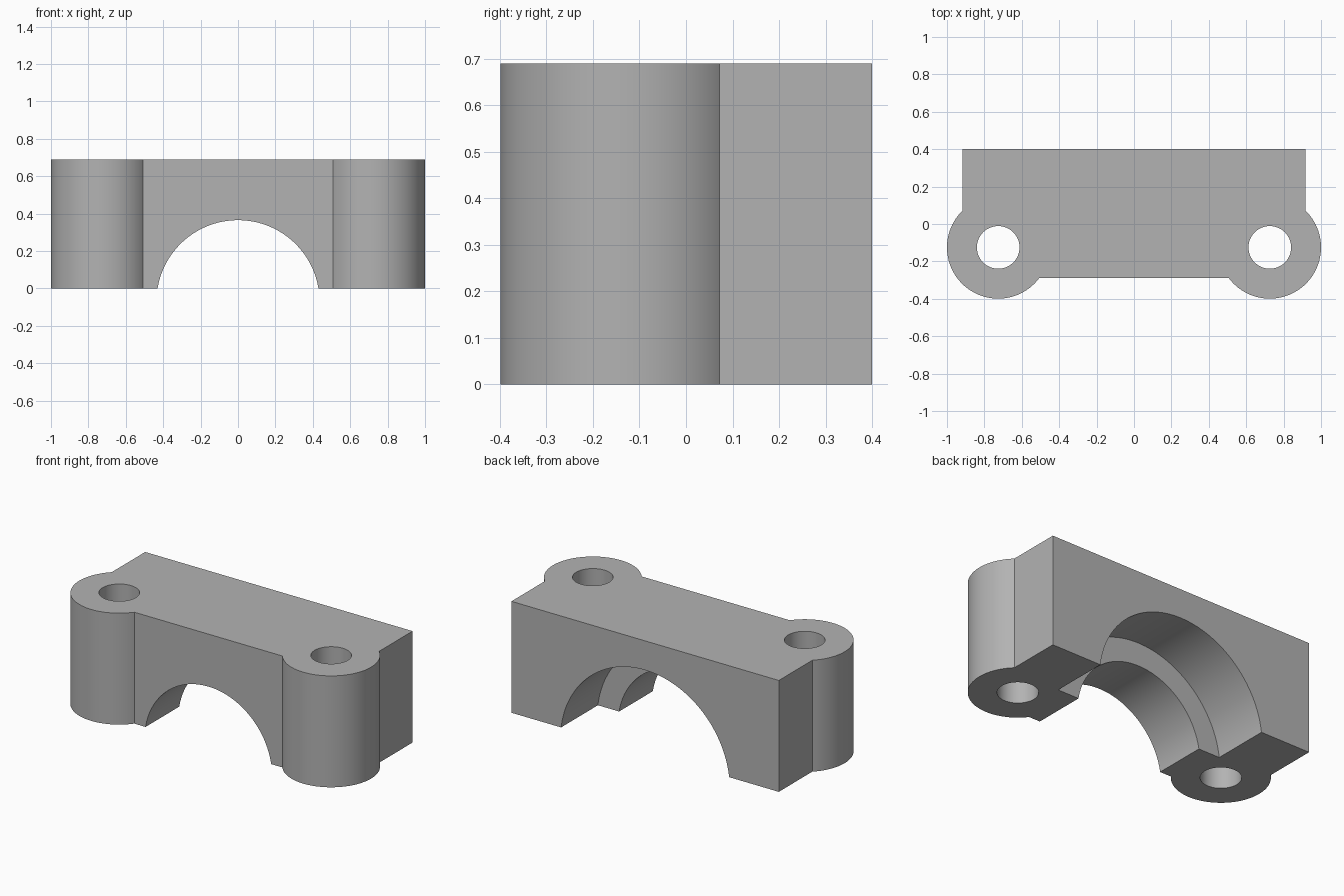
import bpy
from math import pi

if "Cube" in bpy.data.objects:
    bpy.data.objects.remove(bpy.data.objects["Cube"], do_unlink=True)

HEIGHT = 0.69
BACK, FRONT = 0.40, -0.29
STEP = 0.04              # depth where the wide bore meets the narrow one
BORE_Z = -0.071          # shared axis of both bores
BOSS_X, BOSS_Y = 0.726, -0.125

grey = bpy.data.materials.new("plain_grey")
grey.use_nodes = True
colour = (0.45, 0.45, 0.45, 1)
grey.diffuse_color = colour
grey.node_tree.nodes["Principled BSDF"].inputs["Base Color"].default_value = colour


def cylinder(name, radius, depth, location, rotation=(0, 0, 0), sides=96):
    bpy.ops.mesh.primitive_cylinder_add(vertices=sides, radius=radius, depth=depth,
                                        location=location, rotation=rotation)
    obj = bpy.context.object
    obj.name = name
    return obj


def bore(name, radius, y0, y1):
    return cylinder(name, radius, y1 - y0, (0, (y0 + y1) / 2, BORE_Z), (pi / 2, 0, 0), 160)


def combine(target, tool, operation):
    bpy.ops.object.select_all(action="DESELECT")
    bpy.context.view_layer.objects.active = target
    target.select_set(True)
    mod = target.modifiers.new(operation, "BOOLEAN")
    mod.operation = operation
    mod.solver = "EXACT"
    mod.object = tool
    bpy.ops.object.modifier_apply(modifier=mod.name)
    bpy.data.objects.remove(tool, do_unlink=True)


# Main block
bpy.ops.mesh.primitive_cube_add(size=1, location=(0, (BACK + FRONT) / 2, HEIGHT / 2))
cap = bpy.context.object
cap.name = "bearing_cap"
cap.scale = (1.832, BACK - FRONT, HEIGHT)
bpy.ops.object.transform_apply(location=True, rotation=True, scale=True)

# Round bolt bosses
for side in (-1, 1):
    boss = cylinder("bolt_boss", 0.274, HEIGHT, (side * BOSS_X, BOSS_Y, HEIGHT / 2))
    combine(cap, boss, "UNION")

# Bolt holes
for side in (-1, 1):
    hole = cylinder("bolt_hole", 0.114, 2, (side * BOSS_X, BOSS_Y, HEIGHT / 2), sides=64)
    combine(cap, hole, "DIFFERENCE")

# Narrow arch right through, then the wider arch from the back
combine(cap, bore("narrow_bore", 0.436, -1, 1), "DIFFERENCE")
combine(cap, bore("wide_bore", 0.58, STEP, 1), "DIFFERENCE")

# Surface finish
cap.data.materials.clear()
cap.data.materials.append(grey)
for face in cap.data.polygons:
    face.material_index = 0
cap.select_set(True)
bpy.context.view_layer.objects.active = cap
bpy.ops.object.shade_smooth_by_angle(angle=pi / 6)
